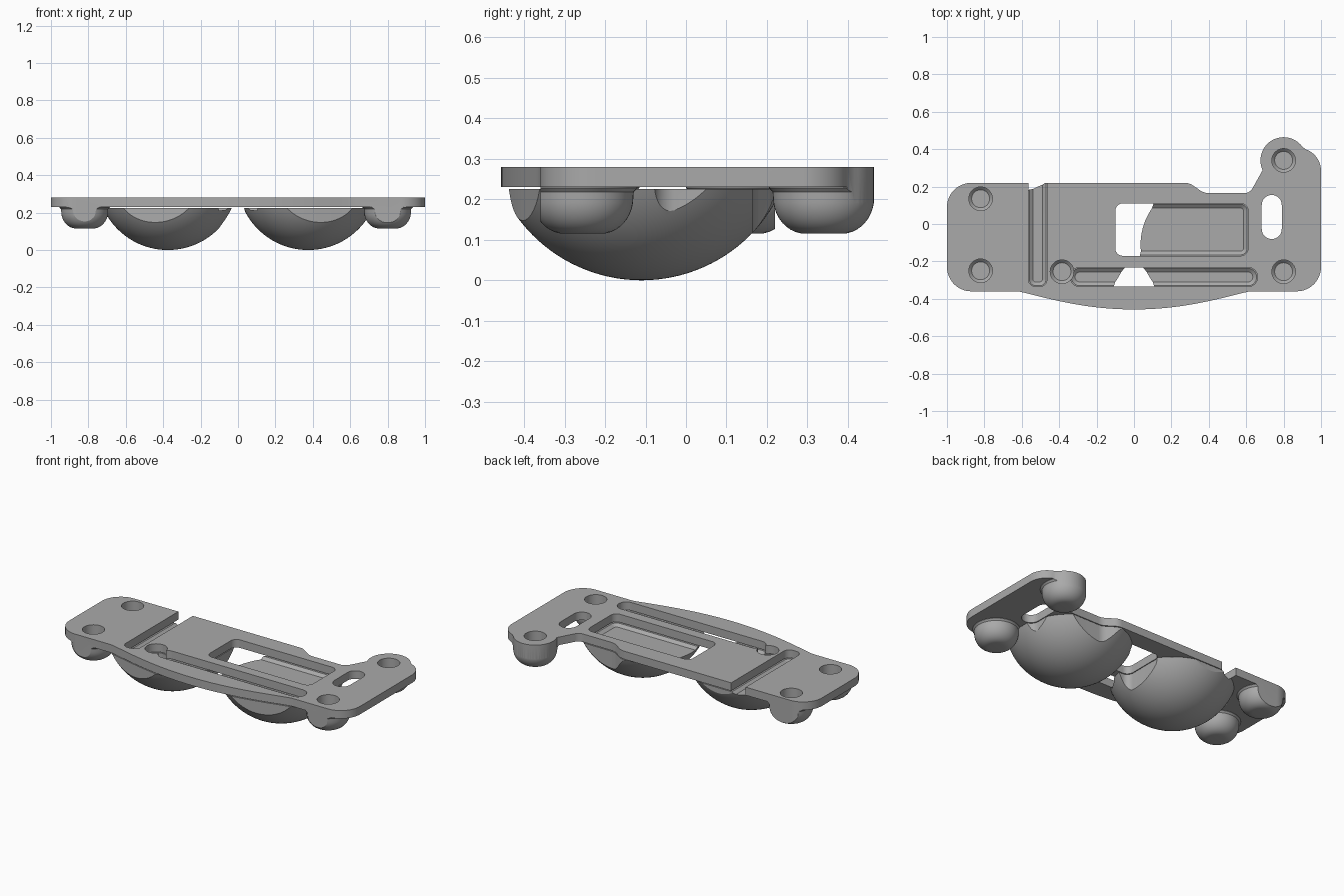
import bpy, bmesh
from math import sin, cos, pi, radians, sqrt

old = bpy.data.objects.get("Cube")
if old:
    bpy.data.objects.remove(old, do_unlink=True)

TOP, UNDER, FLOOR = 0.28, 0.23, 0.21

grey = bpy.data.materials.new("plain grey")
grey.use_nodes = True
grey.diffuse_color = (0.4, 0.4, 0.4, 1)
grey.node_tree.nodes["Principled BSDF"].inputs["Base Color"].default_value = (0.4, 0.4, 0.4, 1)


def loft(name, rings):
    """Closed solid through rings of 3D points, lowest ring first."""
    bm = bmesh.new()
    loops = [[bm.verts.new(p) for p in ring] for ring in rings]
    for a, b in zip(loops, loops[1:]):
        for i in range(len(a)):
            j = (i + 1) % len(a)
            bm.faces.new((a[i], a[j], b[j], b[i]))
    bm.faces.new(loops[0][::-1])
    bm.faces.new(loops[-1])
    bmesh.ops.recalc_face_normals(bm, faces=bm.faces)
    mesh = bpy.data.meshes.new(name)
    bm.to_mesh(mesh)
    bm.free()
    mesh.materials.append(grey)
    ob = bpy.data.objects.new(name, mesh)
    bpy.context.collection.objects.link(ob)
    return ob


def arc(cx, cy, r, start, end, steps=12):
    return [(cx + r * cos(radians(start + (end - start) * i / steps)),
             cy + r * sin(radians(start + (end - start) * i / steps))) for i in range(steps + 1)]


def rounded(x0, x1, y0, y1, r):
    return (arc(x1 - r, y0 + r, r, -90, 0) + arc(x1 - r, y1 - r, r, 0, 90)
            + arc(x0 + r, y1 - r, r, 90, 180) + arc(x0 + r, y0 + r, r, 180, 270))


def pocket(name, x0, x1, y0, y1, r, levels):
    """Rounded rectangular cutter; levels are (height, inset)."""
    return loft(name, [[(x, y, z) for x, y in
                        rounded(x0 + d, x1 - d, y0 + d, y1 - d, r - d)] for z, d in levels])


def turned(name, x, y, profile, sides):
    """Solid of revolution; profile is (radius, height), lowest first."""
    return loft(name, [[(x + r * cos(2 * pi * i / sides), y + r * sin(2 * pi * i / sides), z)
                        for i in range(sides)] for r, z in profile])


def combine(target, tool, operation):
    mod = target.modifiers.new(operation, "BOOLEAN")
    mod.object, mod.operation, mod.solver = tool, operation, "EXACT"
    bpy.context.view_layer.objects.active = target
    bpy.ops.object.modifier_apply(modifier=mod.name)
    bpy.data.objects.remove(tool, do_unlink=True)


# Base slab, larger than the finished outline
body = loft("base_plate", [[(x, y, z) for x, y in rounded(-1.2, 1.2, -0.7, 0.7, 0.1)]
                           for z in (UNDER, TOP)])

# Two large spherical bowls under the plate
R = 0.38
bowl_profile = [(max(0.004, sqrt(max(0, R * R - (R - z) ** 2))), z) for z in
                [R - R * cos(radians(a)) for a in range(0, 69, 3)]]
for sx in (-1, 1):
    combine(body, turned("bowl", sx * 0.375, -0.11, bowl_profile, 96), "UNION")

# Four rounded feet with a small flare where they meet the plate
feet = [(-0.82, 0.135), (-0.82, -0.25), (0.8, 0.34), (0.8, -0.255)]
foot_profile = [(0.045 + 0.08 * sin(radians(a)), 0.205 - 0.09 * cos(radians(a)))
                for a in range(0, 91, 9)] + [(0.126, 0.218), (0.135, 0.228), (0.136, 0.24)]
for x, y in feet:
    combine(body, turned("foot", x, y, foot_profile, 48), "UNION")

# Trim everything to the plate outline
front = []
for i in range(33):
    x = -0.62 + 1.24 * i / 32
    front.append((x, -0.36 - 0.097 * max(0, 1 - (x / 0.62) ** 2) ** 1.15))
outline = (arc(-0.87, -0.23, 0.13, 180, 270) + front
           + arc(0.87, -0.23, 0.13, -90, 0)
           + arc(0.88, 0.285, 0.12, 0, 72)
           + arc(0.8, 0.34, 0.124, 38, 205, 28)
           + arc(0.59, 0.215, 0.05, -35, -90, 6)
           + arc(0.4, 0.245, 0.08, -90, -125, 6)
           + arc(0.27, 0.14, 0.08, 55, 90, 6)
           + arc(-0.87, 0.09, 0.13, 90, 180))
combine(body, loft("outline_trim", [[(x, y, z) for x, y in outline] for z in (-0.2, 0.5)]),
        "INTERSECT")

# Sunken pocket and grooves with sloped floor edges
sunk = [(FLOOR, 0.025), (UNDER - 0.003, 0.003), (UNDER, 0), (0.4, 0)]
combine(body, pocket("window_pocket", -0.1, 0.61, -0.17, 0.11, 0.04, sunk), "DIFFERENCE")
combine(body, pocket("front_groove", -0.34, 0.66, -0.335, -0.232, 0.05, sunk), "DIFFERENCE")
combine(body, pocket("cross_groove", -0.565, -0.465, -0.335, 0.5, 0.04, sunk), "DIFFERENCE")

# Openings right through
through = [(-0.3, 0), (0.4, 0)]
combine(body, pocket("window_opening", -0.1, 0.03, -0.17, 0.11, 0.04, through), "DIFFERENCE")
combine(body, pocket("slot", 0.683, 0.79, -0.08, 0.155, 0.053, through), "DIFFERENCE")

# Blind round holes over the feet and at the end of the front groove
for x, y in feet + [(-0.385, -0.255)]:
    combine(body, turned("hole", x, y, [(0.048, 0.17), (0.063, 0.185), (0.063, 0.4)], 40),
            "DIFFERENCE")

# Smooth the curved faces, keep the machined edges crisp
bpy.ops.object.select_all(action="DESELECT")
body.select_set(True)
bpy.context.view_layer.objects.active = body
bpy.ops.object.shade_smooth_by_angle(angle=radians(25))
